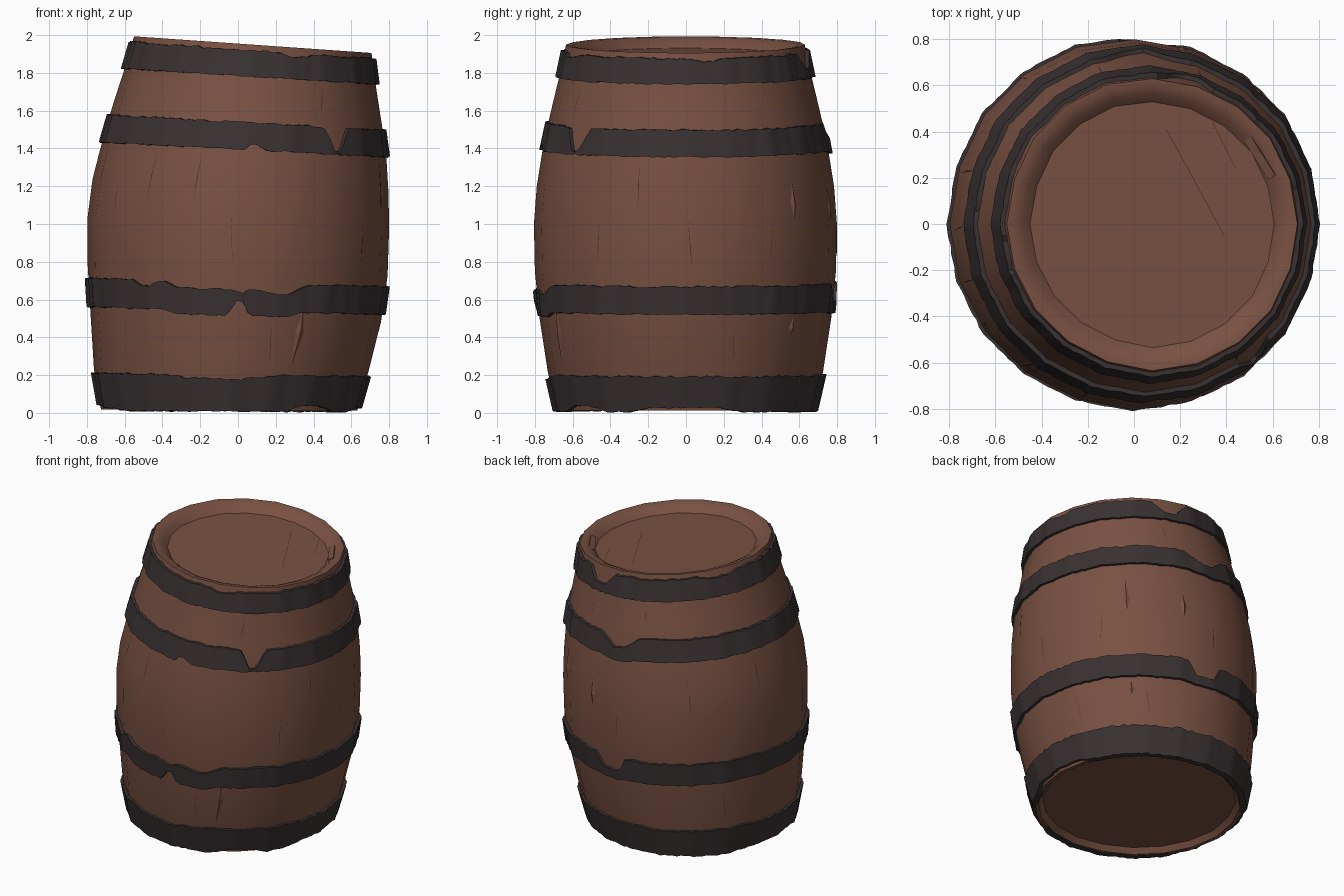
import bpy, bmesh, math, random
from math import cos, sin, radians, tau
from mathutils import Vector

random.seed(4)
if "Cube" in bpy.data.objects:
    bpy.data.objects.remove(bpy.data.objects["Cube"], do_unlink=True)


def material(name, rgb):
    m = bpy.data.materials.new(name)
    m.use_nodes = True
    m.diffuse_color = (*rgb, 1)
    bsdf = m.node_tree.nodes["Principled BSDF"]
    bsdf.inputs["Base Color"].default_value = (*rgb, 1)
    bsdf.inputs["Roughness"].default_value = 0.8
    return m


WOOD = material("brown wood", (0.19, 0.082, 0.054))
IRON = material("dark iron", (0.041, 0.031, 0.032))
CRACK = material("crack brown", (0.08, 0.035, 0.023))

# Leaning barrel profile: height, sideways shift, radius, tilt of the ring
PROFILE = [(0.015, -0.045, 0.68, -0.005), (0.22, -0.035, 0.727, -0.012),
           (0.5, -0.01, 0.77, -0.025), (0.75, 0.0, 0.795, -0.03),
           (1.0, 0.003, 0.8, -0.035), (1.2, 0.015, 0.785, -0.045),
           (1.42, 0.037, 0.75, -0.053), (1.6, 0.05, 0.71, -0.057),
           (1.8, 0.067, 0.662, -0.062), (1.955, 0.08, 0.63, -0.07)]
SIDES = 20
WOBBLE = [random.uniform(-0.006, 0.006) for _ in range(SIDES)]


def ring_at(z):
    for a, b in zip(PROFILE, PROFILE[1:]):
        if z <= b[0]:
            break
    t = (z - a[0]) / (b[0] - a[0])
    return [p + (q - p) * t for p, q in zip(a, b)]


def corner(i, z, offset):
    _, shift, radius, tilt = ring_at(z)
    r = radius + WOBBLE[i % SIDES] + offset
    a = tau * i / SIDES
    x = shift + r * cos(a)
    return Vector((x, r * sin(a), z + tilt * x))


def surface(angle, z, offset=0.0):
    """Point on the faceted stave wall at an azimuth and height."""
    f = (angle / tau * SIDES) % SIDES
    i = int(f)
    return corner(i, z, offset).lerp(corner(i + 1, z, offset), f - i)


def finish(bm, name, mat, smooth=35):
    bmesh.ops.recalc_face_normals(bm, faces=bm.faces)
    mesh = bpy.data.meshes.new(name)
    bm.to_mesh(mesh)
    bm.free()
    mesh.materials.append(mat)
    ob = bpy.data.objects.new(name, mesh)
    bpy.context.collection.objects.link(ob)
    bpy.ops.object.select_all(action="DESELECT")
    ob.select_set(True)
    bpy.context.view_layer.objects.active = ob
    if smooth:
        bpy.ops.object.shade_smooth_by_angle(angle=radians(smooth))
    return ob


def bridge(bm, a, b):
    n = len(a)
    for i in range(n):
        j = (i + 1) % n
        bm.faces.new((a[i], a[j], b[j], b[i]))


# Staves with rolled rims and shallow recessed heads, as one closed shell
HEAD_DROP = 0.055
BASE, RIM = PROFILE[0][0], PROFILE[-1][0]
bm = bmesh.new()
loops = []


def add_loop(z, offset=0.0, lift=0.0):
    loops.append([bm.verts.new(corner(i, z, offset) + Vector((0, 0, lift)))
                  for i in range(SIDES)])


add_loop(BASE, -0.055, 0.035)
add_loop(BASE, -0.025)
for z, *_ in PROFILE:
    add_loop(z)
add_loop(RIM, -0.03, -0.003)
add_loop(RIM, -0.065, -0.02)
add_loop(RIM, -0.1, -HEAD_DROP)
for lower, upper in zip(loops, loops[1:]):
    bridge(bm, lower, upper)
bm.faces.new(loops[0])
bm.faces.new(loops[-1])
finish(bm, "barrel_body", WOOD)


# Iron hoops with ragged edges and worn notches
def hoop(name, low, high, notches, steps=160):
    """Notch: azimuth, half width, ramp, cut from top, cut from bottom."""
    bm = bmesh.new()
    rings = [[], [], [], []]
    for k in range(steps):
        a = tau * k / steps
        top = high + random.uniform(-0.006, 0.006)
        bottom = low + random.uniform(-0.004, 0.004)
        for az, width, ramp, cut_top, cut_bottom in notches:
            d = abs((math.degrees(a) - az + 180) % 360 - 180)
            t = max(0.0, min(1.0, (width - d) / ramp))
            top -= cut_top * t
            bottom += cut_bottom * t
        top = max(top, bottom + 0.012)
        out = 0.02 + random.uniform(-0.003, 0.003)
        for ring, z, off in zip(rings, (bottom, bottom, top, top),
                                (-0.02, out, out, -0.02)):
            ring.append(bm.verts.new(surface(a, z, off)))
    for i in range(4):
        bridge(bm, rings[i], rings[(i + 1) % 4])
    finish(bm, name, IRON)


hoop("bottom_hoop", 0.008, 0.2, [(-52, 14, 8, 0, 0.03), (0, 25, 10, 0, 0.022),
                                 (180, 40, 35, 0, 0.03), (-95, 25, 15, 0.02, 0)])
hoop("lower_hoop", 0.54, 0.69, [(-92, 28, 5, 0.035, -0.025), (-70, 12, 8, 0.02, 0),
                                (-89, 4, 2, 0.015, 0.08), (86, 9, 4, 0.1, -0.01),
                                (-128, 6, 4, 0.03, 0)])
hoop("upper_hoop", 1.395, 1.54, [(-50, 6.5, 5.5, 0.14, 0), (92, 12, 9, 0.08, -0.02),
                                 (-86, 4, 2, 0, 0.03)])
hoop("top_hoop", 1.785, 1.925, [(76, 11, 8, 0.09, 0), (-68, 10, 9, 0.025, 0),
                                (150, 12, 6, 0.02, 0), (10, 9, 6, 0.02, 0)])

# Hairline cracks between the staves, thin plates lying on the wall
bm = bmesh.new()
spans = [(0.25, 0.48), (0.78, 1.05), (0.95, 1.3), (1.1, 1.36), (1.6, 1.75)]
for i in range(SIDES):
    low, high = random.choice(spans)
    a = tau * (i + random.uniform(-0.2, 0.2)) / SIDES
    lean = random.uniform(-0.015, 0.015)
    mid = (low + high) / 2
    w = random.uniform(0.002, 0.005)
    bm.faces.new([bm.verts.new(surface(*p, 0.003)) for p in (
        (a - lean, low), (a + w, mid), (a + lean, high), (a - w, mid))])
finish(bm, "stave_cracks", CRACK, 0)


# Lifted splinters of wood along the staves
def splinter(name, az, low, high, width, lean=0.0):
    bm = bmesh.new()
    a, w, tilt = radians(az), radians(width), radians(lean)
    mid = low + (high - low) * 0.35
    foot = bm.verts.new(surface(a - tilt, low, -0.002))
    tip = bm.verts.new(surface(a + tilt, high, -0.002))
    sides = [bm.verts.new(surface(a + s, mid, -0.004)) for s in (-w, w)]
    ridge = bm.verts.new(surface(a, mid, 0.012))
    for s in sides:
        bm.faces.new((foot, s, ridge))
        bm.faces.new((ridge, s, tip))
    finish(bm, name, WOOD, 0)


splinter("front_splinter", -63, 0.22, 0.84, 2.5, 1.5)
splinter("side_splinter", 47, 1.02, 1.32, 2)
splinter("side_low_splinter", 48, 0.42, 0.53, 2)
splinter("back_splinter", 75, 1.0, 1.25, 2)


# Seams between the boards of the top head
def head_point(x, y):
    return Vector((x, y, RIM - HEAD_DROP + 0.003 + PROFILE[-1][3] * x))


bm = bmesh.new()
for (x0, y0), (x1, y1) in (((0.14, 0.41), (0.39, -0.05)), ((0.34, 0.44), (0.44, 0.24))):
    side = Vector((y1 - y0, x0 - x1)).normalized() * 0.002
    bm.faces.new([bm.verts.new(head_point(x + s * side.x, y + s * side.y))
                  for x, y, s in ((x0, y0, 1), (x1, y1, 1), (x1, y1, -1), (x0, y0, -1))])
finish(bm, "head_seams", CRACK, 0)

# Broken chip leaning on the inside of the top rim
bm = bmesh.new()
bmesh.ops.create_cube(bm, size=1)
bmesh.ops.scale(bm, vec=(0.04, 0.2, 0.04), verts=bm.verts)
chip = finish(bm, "rim_chip", WOOD, 0)
chip.location = (0.55, 0.29, 1.88)
chip.rotation_euler = (0, radians(-25), radians(32))
